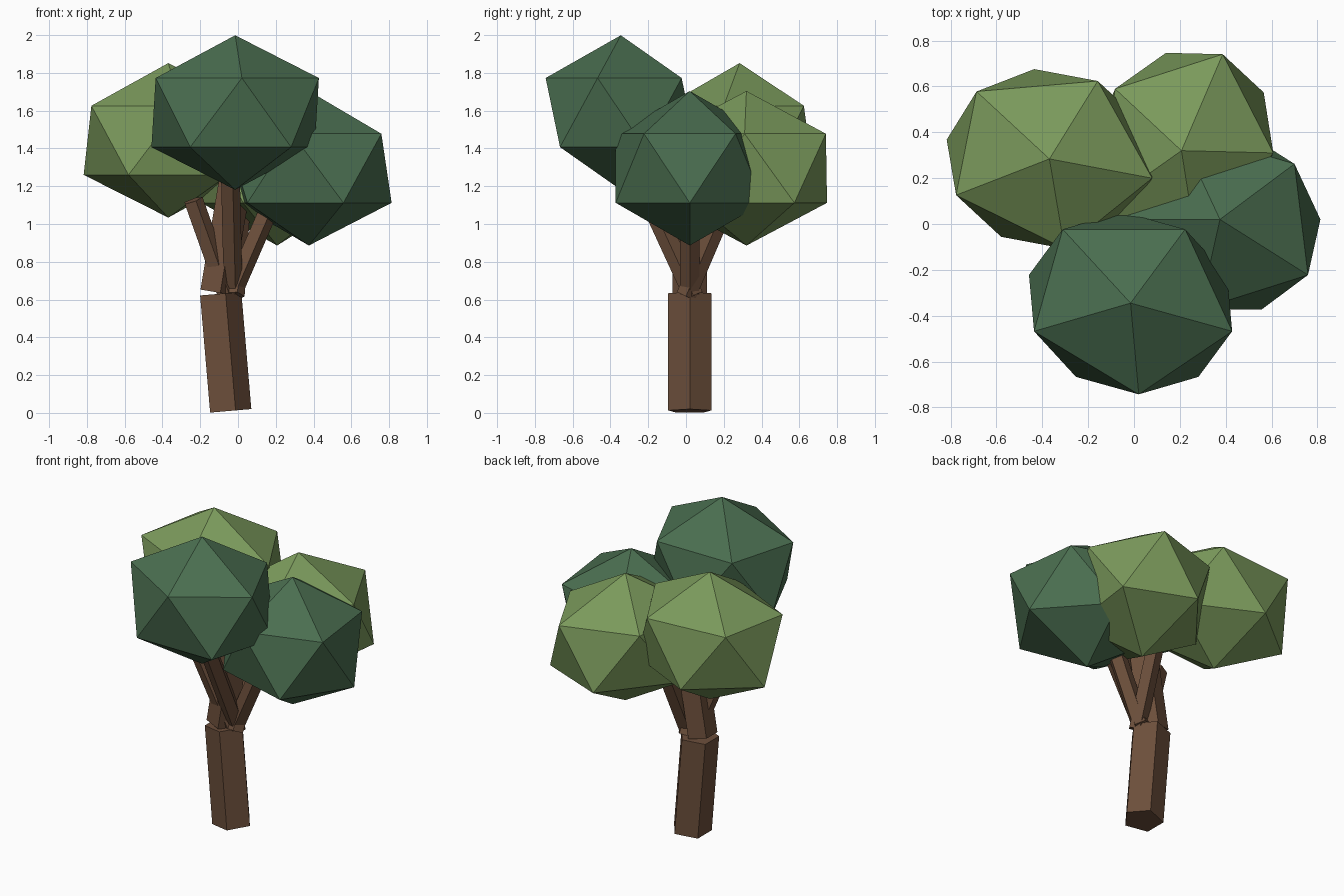
import bpy
import bmesh
import math
from mathutils import Matrix, Vector

cube = bpy.data.objects.get("Cube")
if cube:
    bpy.data.objects.remove(cube, do_unlink=True)


def make_material(name, rgb):
    mat = bpy.data.materials.new(name)
    mat.use_nodes = True
    mat.diffuse_color = (*rgb, 1)
    bsdf = mat.node_tree.nodes["Principled BSDF"]
    bsdf.inputs["Base Color"].default_value = (*rgb, 1)
    bsdf.inputs["Roughness"].default_value = 0.9
    return mat


bark = make_material("bark_brown", (0.15, 0.078, 0.044))
dark_leaf = make_material("dark_green", (0.069, 0.156, 0.08))
light_leaf = make_material("light_green", (0.195, 0.319, 0.105))


def finish(name, bm, mat):
    mesh = bpy.data.meshes.new(name)
    bm.to_mesh(mesh)
    bm.free()
    mesh.materials.append(mat)
    obj = bpy.data.objects.new(name, mesh)
    bpy.context.collection.objects.link(obj)
    return obj


def limb(name, start, end, radius):
    """Five-sided prism between two points, one corner towards +x."""
    start, end = Vector(start), Vector(end)
    axis = end - start
    turn = Vector((0, 0, 1)).rotation_difference(axis).to_matrix().to_4x4()
    place = Matrix.Translation((start + end) / 2) @ turn
    bm = bmesh.new()
    bmesh.ops.create_cone(bm, cap_ends=True, segments=5, radius1=radius,
                          radius2=radius, depth=axis.length,
                          matrix=place @ Matrix.Rotation(-math.pi / 2, 4, "Z"))
    return finish(name, bm, bark)


def crown(name, mat, centre, x_axis, y_axis, height=0.409):
    """Icosahedron stretched along two slightly skewed horizontal axes."""
    skew = Matrix(((x_axis[0], y_axis[0], 0, centre[0]),
                   (x_axis[1], y_axis[1], 0, centre[1]),
                   (0, 0, height, centre[2]),
                   (0, 0, 0, 1)))
    bm = bmesh.new()
    bmesh.ops.create_icosphere(bm, subdivisions=1, radius=1, matrix=skew)
    return finish(name, bm, mat)


# Trunk: leaning base and the narrower stem above it
limb("trunk", (-0.05, 0.02, 0.01), (-0.103, 0.02, 0.63), 0.121)
limb("upper_stem", (-0.123, 0.02, 0.64), (-0.025, 0.02, 1.22), 0.095)

# Branches reaching to the crowns
limb("front_branch", (-0.03, 0.04, 0.62), (-0.045, -0.25, 1.25), 0.055)
limb("back_branch", (-0.02, 0.0, 0.62), (0.02, 0.27, 1.25), 0.055)
limb("right_branch", (-0.06, 0.02, 0.62), (-0.24, -0.07, 1.125), 0.055)
limb("left_branch", (-0.04, 0.02, 0.62), (0.19, 0.02, 1.15), 0.055)

# Leaf crowns
crown("front_crown", dark_leaf, (-0.015, -0.345, 1.59), (0.04, -0.445), (0.508, 0))
crown("left_crown", dark_leaf, (0.375, 0.02, 1.295), (-0.49, 0), (0.056, -0.461))
crown("right_crown", light_leaf, (-0.369, 0.284, 1.443), (0.501, -0.094), (0.085, 0.43))
crown("back_crown", light_leaf, (0.207, 0.32, 1.295), (0.448, -0.011), (0.066, 0.498))
